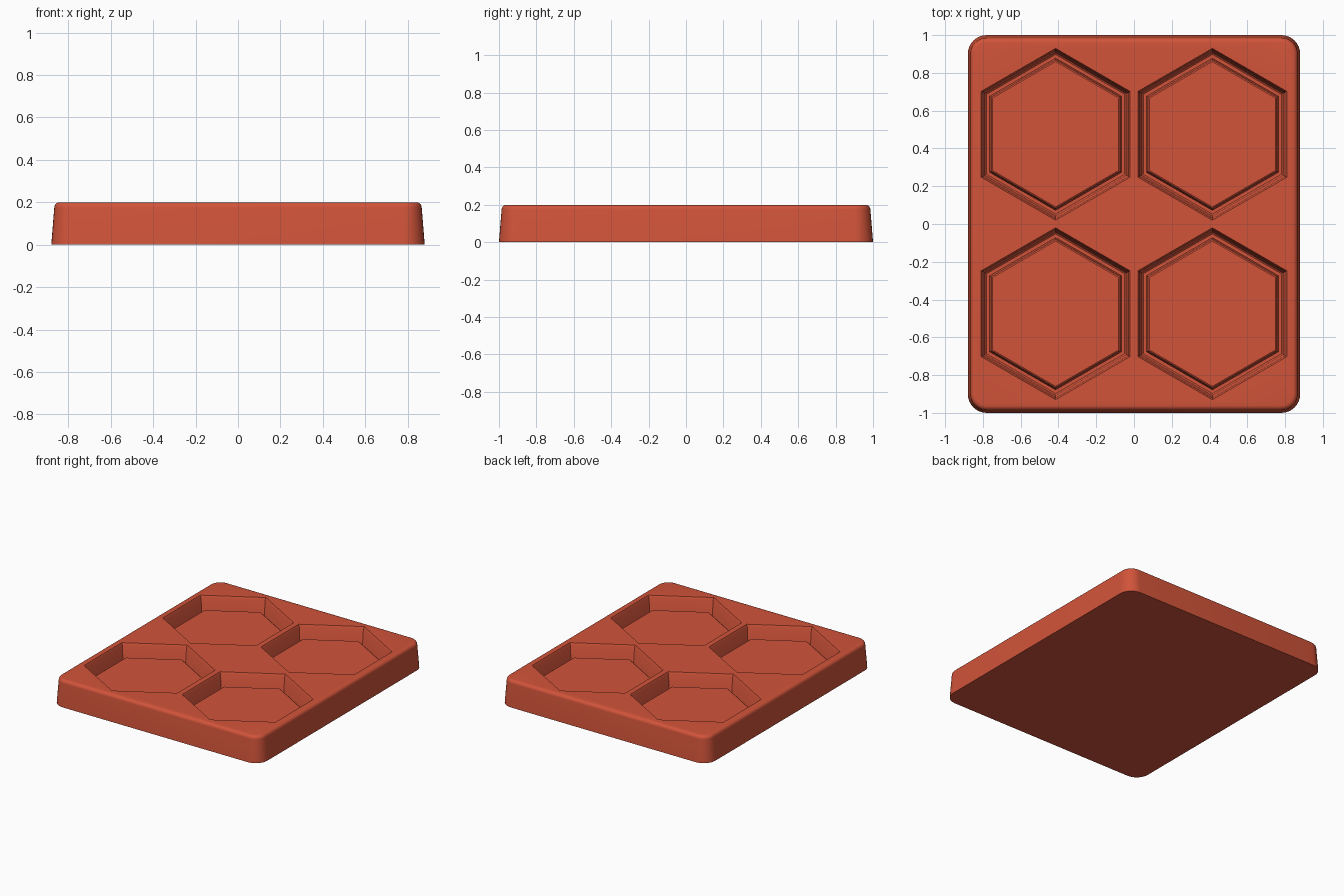
import bpy, bmesh
from math import sin, cos, pi, radians

cube = bpy.data.objects.get("Cube")
if cube:
    bpy.data.objects.remove(cube, do_unlink=True)

red = bpy.data.materials.new("terracotta red")
red.use_nodes = True
COLOUR = (0.64, 0.088, 0.042, 1)
red.diffuse_color = COLOUR
red.node_tree.nodes["Principled BSDF"].inputs["Base Color"].default_value = COLOUR


def rounded_rect(hx, hy, r, z, steps=8):
    """Counter-clockwise outline of a rectangle with round corners."""
    points = []
    for quarter, (sx, sy) in enumerate([(1, 1), (-1, 1), (-1, -1), (1, -1)]):
        for i in range(steps + 1):
            a = (quarter + i / steps) * pi / 2
            points.append((sx * (hx - r) + r * cos(a), sy * (hy - r) + r * sin(a), z))
    return points


def hexagon(cx, cy, half, z):
    """Outline of a hexagon with a corner towards +y; half is its half width."""
    r = half / cos(pi / 6)
    return [(cx + r * cos(a), cy + r * sin(a), z)
            for a in (pi / 6 + k * pi / 3 for k in range(6))]


def loft(bm, outlines):
    """Closed solid skinned through a stack of outlines."""
    rings = [[bm.verts.new(p) for p in outline] for outline in outlines]
    n = len(rings[0])
    for low, high in zip(rings, rings[1:]):
        for i in range(n):
            j = (i + 1) % n
            bm.faces.new((low[i], low[j], high[j], high[i]))
    bm.faces.new(rings[0][::-1])
    bm.faces.new(rings[-1])


def make_object(name, bm):
    bmesh.ops.recalc_face_normals(bm, faces=bm.faces)
    mesh = bpy.data.meshes.new(name)
    bm.to_mesh(mesh)
    bm.free()
    mesh.materials.append(red)
    obj = bpy.data.objects.new(name, mesh)
    bpy.context.collection.objects.link(obj)
    return obj


# Tray body: drafted sides and a rolled top edge
HEIGHT, DRAFT, FILLET = 0.2, 0.014, 0.026
profile = [(0, 0), (DRAFT, HEIGHT - FILLET)]
for i in range(1, 6):
    a = i / 5 * pi / 2
    profile.append((DRAFT + FILLET * (1 - cos(a)), HEIGHT - FILLET * (1 - sin(a))))
bm = bmesh.new()
loft(bm, [rounded_rect(0.88 - d, 1 - d, 0.1 - d, z) for d, z in profile])
tray = make_object("tray", bm)

# Four hexagonal wells, each a drafted wall and a channel around a raised pad
well = [(0.394, 0.25), (0.394, HEIGHT), (0.386, 0.185), (0.377, 0.07),
        (0.373, 0.06), (0.366, 0.055), (0.349, 0.055),
        (0.343, 0.1), (0.340, 0.11), (0.333, 0.115)]
bm = bmesh.new()
for x in (-0.415, 0.415):
    for y in (-0.475, 0.475):
        loft(bm, [hexagon(x, y, half, z) for half, z in well])
cutter = make_object("well_cutter", bm)
cutter.hide_render = True

cut = tray.modifiers.new("wells", 'BOOLEAN')
cut.operation = 'DIFFERENCE'
cut.solver = 'EXACT'
cut.object = cutter

bpy.ops.object.select_all(action='DESELECT')
tray.select_set(True)
bpy.context.view_layer.objects.active = tray
bpy.ops.object.modifier_apply(modifier=cut.name)
bpy.data.objects.remove(cutter, do_unlink=True)
bpy.ops.object.shade_smooth_by_angle(angle=radians(32))
